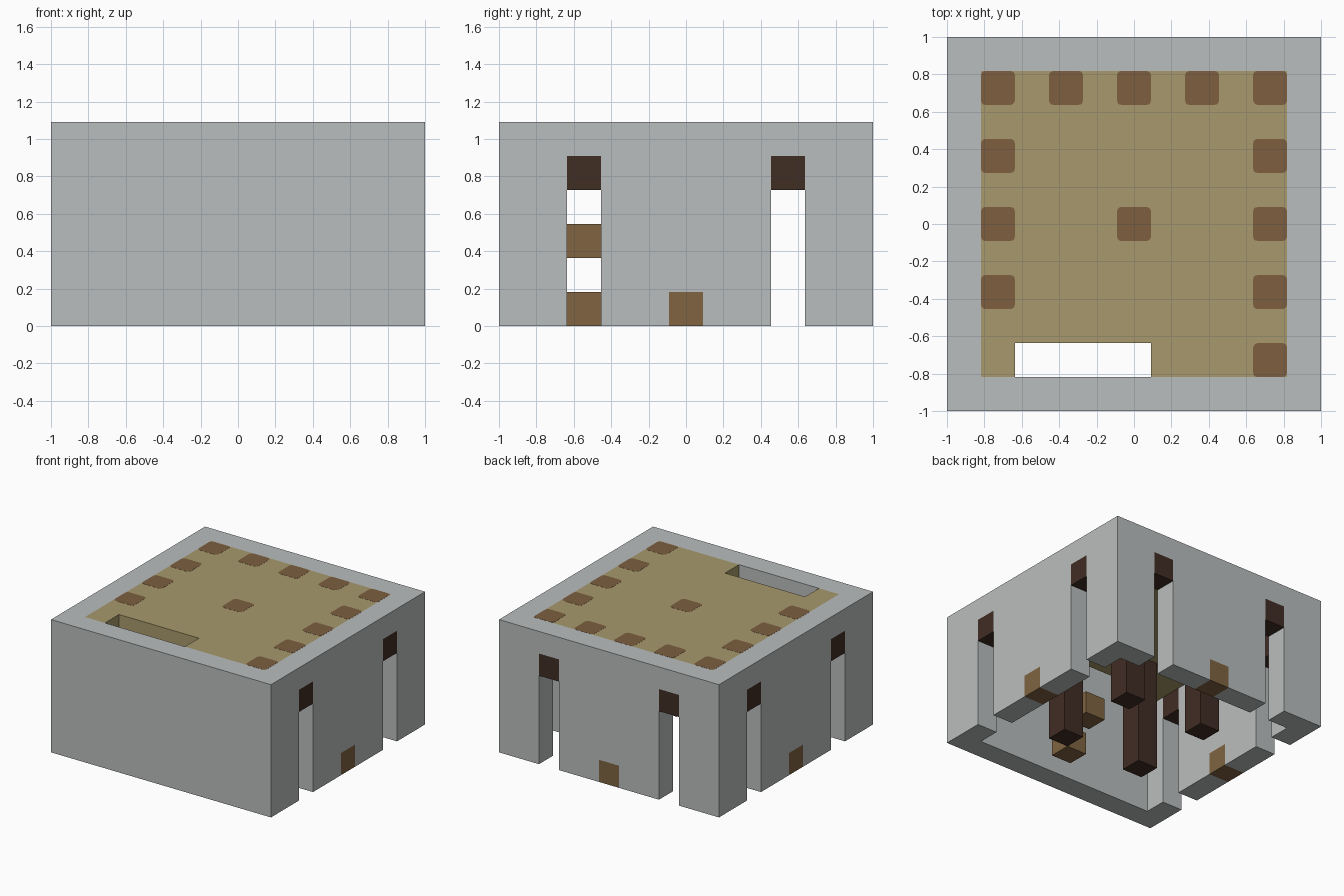
import bpy
import bmesh
from mathutils import Vector

old = bpy.data.objects.get("Cube")
if old:
    bpy.data.objects.remove(old, do_unlink=True)

N = 11           # cells along each side
U = 2 / N        # size of one cell


def material(name, rgb):
    """Flat material from display (sRGB) values."""
    lin = [((c / 255 + 0.055) / 1.055) ** 2.4 for c in rgb] + [1]
    m = bpy.data.materials.new(name)
    m.use_nodes = True
    m.diffuse_color = lin
    bsdf = m.node_tree.nodes["Principled BSDF"]
    bsdf.inputs["Base Color"].default_value = lin
    bsdf.inputs["Roughness"].default_value = 0.9
    return m


STONE = material("pale grey stone", (186, 190, 189))
PLANK = material("tan plank", (168, 153, 108))
TILE = material("brown log end", (125, 95, 64))
WOOD = material("golden brown wood", (128, 100, 65))
BARK = material("dark brown bark", (64, 45, 36))


def box(name, lo, hi, mat):
    """Box between two corners given in cells from the front right corner."""
    lo = Vector(lo) * U - Vector((1, 1, 0))
    hi = Vector(hi) * U - Vector((1, 1, 0))
    bm = bmesh.new()
    bmesh.ops.create_cube(bm, size=1)
    for v in bm.verts:
        v.co = [a + (b - a) * (c + 0.5) for a, b, c in zip(lo, hi, v.co)]
    mesh = bpy.data.meshes.new(name)
    bm.to_mesh(mesh)
    bm.free()
    mesh.materials.append(mat)
    ob = bpy.data.objects.new(name, mesh)
    bpy.context.collection.objects.link(ob)
    return ob


def cell(name, x, y, z, mat, height=1):
    return box(name, (x, y, z), (x + 1, y + 1, z + height), mat)


def cut(ob, cutters):
    """Subtract the cutters, bake the result and remove the cutters."""
    for c in cutters:
        c.hide_render = True
        mod = ob.modifiers.new("cut", "BOOLEAN")
        mod.operation = "DIFFERENCE"
        mod.solver = "EXACT"
        mod.object = c
    bpy.context.view_layer.update()
    graph = bpy.context.evaluated_depsgraph_get()
    mesh = bpy.data.meshes.new_from_object(ob.evaluated_get(graph))
    ob.modifiers.clear()
    ob.data = mesh
    for c in cutters:
        bpy.data.objects.remove(c, do_unlink=True)


# Outer walls: hollow shell with tall slots and a low socket on three sides
walls = box("walls", (0, 0, 0), (N, N, 6), STONE)
cutters = [box("hollow_cutter", (1, 1, -1), (N - 1, N - 1, 7), STONE)]
for p, top in ((2, 5), (5, 1), (8, 5)):
    cutters.append(box("side_cutter", (-1, p, -1), (N + 1, p + 1, top), STONE))
    cutters.append(box("back_cutter", (p, 9.5, -1), (p + 1, N + 1, top), STONE))
cut(walls, cutters)

# Dark headers over the slots and wooden blocks in the sockets
for p, z, part, mat in ((2, 4, "slot_header", BARK), (5, 0, "wall_block", WOOD),
                        (8, 4, "slot_header", BARK)):
    cell("right_" + part, 0, p, z, mat)
    cell("left_" + part, N - 1, p, z, mat)
    cell("back_" + part, p, N - 1, z, mat)

# Roof deck with a stairwell opening
roof = box("roof_deck", (1, 1, 5), (N - 1, N - 1, 6), PLANK)
cut(roof, [box("stairwell_cutter", (2, 0, 4), (6, 2, 7), PLANK)])

# Rounded log ends showing on the deck
spots = [(x, 9) for x in (1, 3, 5, 7, 9)]
spots += [(x, y) for x in (1, 9) for y in (3, 5, 7)]
spots += [(9, 1), (5, 5)]
for x, y in spots:
    tile = cell("roof_log_end", x, y, 5.995, TILE, 0.01)
    bm = bmesh.new()
    bm.from_mesh(tile.data)
    upright = [e for e in bm.edges
               if abs(e.verts[0].co.z - e.verts[1].co.z) > 0.0005]
    bmesh.ops.bevel(bm, geom=upright, offset=0.025, segments=3, profile=0.5,
                    affect="EDGES")
    bm.to_mesh(tile.data)
    bm.free()

# Four inner pillars carrying the roof
for x in (3, 7):
    for y in (3, 7):
        cell("pillar", x, y, 0, BARK, 5)

# Climbing steps below the opening
cell("lower_step", 6, 2, 0, WOOD)
cell("upper_step", 5, 2, 2, WOOD)
